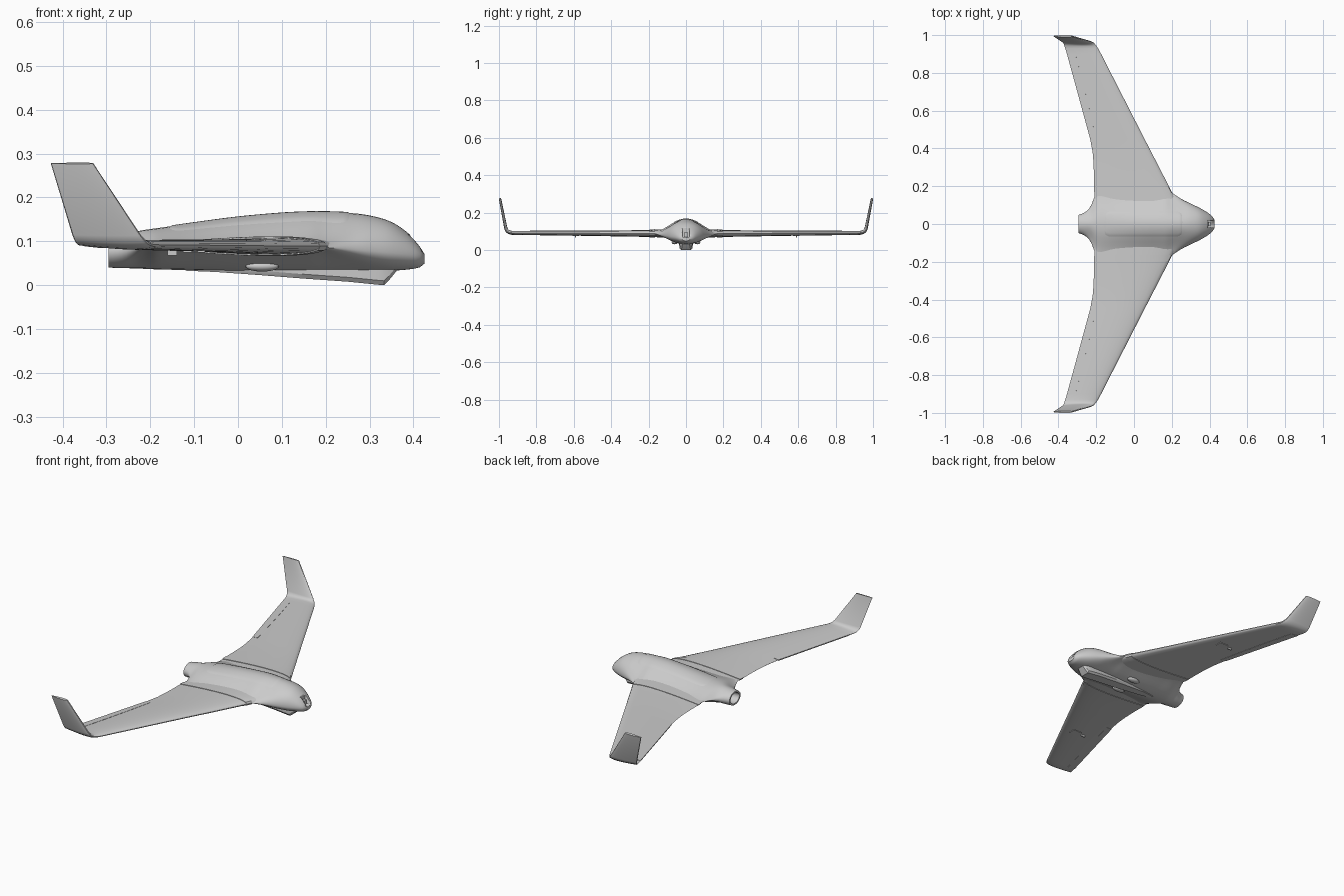
import bpy, bmesh
from math import sin, cos, pi, sqrt, radians

if "Cube" in bpy.data.objects:
    bpy.data.objects.remove(bpy.data.objects["Cube"])


def finish(name, bm, mirror=False, angle=35):
    bmesh.ops.recalc_face_normals(bm, faces=bm.faces)
    me = bpy.data.meshes.new(name)
    bm.to_mesh(me)
    bm.free()
    ob = bpy.data.objects.new(name, me)
    bpy.context.collection.objects.link(ob)
    bpy.ops.object.select_all(action='DESELECT')
    ob.select_set(True)
    bpy.context.view_layer.objects.active = ob
    bpy.ops.object.shade_smooth_by_angle(angle=radians(angle))
    if mirror:
        ob.modifiers.new("mirror", 'MIRROR').use_axis = (False, True, False)
    return ob


def loft(name, rings, mirror=False, angle=35):
    bm = bmesh.new()
    vs = [[bm.verts.new(p) for p in r] for r in rings]
    n = len(rings[0])
    for a, b in zip(vs, vs[1:]):
        for i in range(n):
            bm.faces.new((a[i], a[(i + 1) % n], b[(i + 1) % n], b[i]))
    bm.faces.new(vs[0])
    bm.faces.new(vs[-1])
    return finish(name, bm, mirror, angle)


def box(name, loc, size, mirror=False):
    bm = bmesh.new()
    bmesh.ops.create_cube(bm, size=1)
    bmesh.ops.scale(bm, vec=size, verts=bm.verts)
    bmesh.ops.translate(bm, vec=loc, verts=bm.verts)
    return finish(name, bm, mirror)


def interp(rows, t, smooth=True):
    i = 0
    while i < len(rows) - 2 and t > rows[i + 1][0]:
        i += 1
    a, b = rows[i], rows[i + 1]
    p, q = rows[max(i - 1, 0)], rows[min(i + 2, len(rows) - 1)]
    d = b[0] - a[0]
    u = (t - a[0]) / d
    out = []
    for k in range(1, len(a)):
        if not smooth:
            out.append(a[k] + (b[k] - a[k]) * u)
            continue
        m0 = (b[k] - p[k]) / (b[0] - p[0]) * d
        m1 = (q[k] - a[k]) / (q[0] - a[0]) * d
        out.append((2*u**3 - 3*u*u + 1) * a[k] + (u**3 - 2*u*u + u) * m0
                   + (3*u*u - 2*u**3) * b[k] + (u**3 - u*u) * m1)
    return out


# Fuselage stations: x, half width, bottom, middle, top, bell blend
BODY = [(-.295, .048, .041, .078, .113, 0), (-.26, .062, .040, .08, .119, .15),
        (-.23, .093, .039, .085, .124, .6), (-.207, .15, .038, .09, .128, 1),
        (-.185, .188, .037, .09, .131, 1), (-.1, .19, .035, .09, .143, 1),
        (0, .19, .032, .09, .156, 1), (.1, .19, .031, .09, .165, 1),
        (.165, .19, .031, .09, .168, .95), (.2, .166, .031, .087, .168, .8),
        (.25, .133, .031, .083, .166, .45), (.3, .108, .032, .079, .160, .15),
        (.35, .084, .034, .075, .145, 0), (.39, .060, .037, .071, .118, 0),
        (.415, .04, .042, .067, .091, 0), (.425, .024, .05, .065, .076, 0)]


def body_z(st, u, top):
    w, zb, zm, zt, b = st
    b = min(max(b, 0), 1)
    h = (1 - b) * sqrt(max(0, 1 - u * u)) + b * (.5 + .5 * cos(pi * u))
    return zm + ((zt if top else zb) - zm) * h


def body_ring(x):
    st = interp(BODY, x)
    ring = []
    for i in range(48):
        a = 2 * pi * i / 48
        ring.append((x, st[0] * cos(a), body_z(st, cos(a), sin(a) >= 0)))
    return ring


rings = [body_ring(-.295 + .72 * i / 72) for i in range(73)]
# Hollow tail for the motor mount
for x, s in ((-.295, .78), (-.25, .7)):
    rings.insert(0, [(x, p[1] * s, .077 + (p[2] - .077) * s) for p in body_ring(-.295)])
fuselage = loft("fuselage", rings)

# Camera opening in the nose
cutter = box("nose_cutter", (.416, 0, .092), (.05, .036, .044))
cutter.hide_render = True
cutter.hide_viewport = True
mod = fuselage.modifiers.new("camera_opening", 'BOOLEAN')
mod.object = cutter
mod.solver = 'EXACT'
box("nose_camera", (.397, 0, .083), (.018, .022, .022))

# Top hatch: rounded panel that follows the fuselage skin
bm = bmesh.new()
grid = []
for i in range(41):
    t = i / 40
    x = -.16 + .42 * t
    e = min(x + .16, .26 - x)
    half = .072 - (.035 - sqrt(max(0, .035**2 - (.035 - e)**2)) if e < .035 else 0)
    st = interp(BODY, x)
    row = []
    for j in range(13):
        y = half * (j / 6 - 1)
        lift = -.002 if j in (0, 12) or i in (0, 40) else .0018
        row.append(bm.verts.new((x, y, body_z(st, y / st[0], True) + lift)))
    grid.append(row)
for a, b in zip(grid, grid[1:]):
    for j in range(12):
        bm.faces.new((a[j], b[j], b[j + 1], a[j + 1]))
finish("top_hatch", bm, angle=40)

# Wing stations: y, z, leading x, trailing x, thickness, tilt
WING = [(.10, .09, .236, -.205, .042, 0), (.19, .09, .19, -.212, .036, 0),
        (.25, .09, .159, -.212, .033, 0), (.32, .09, .123, -.214, .031, 0),
        (.38, .09, .092, -.219, .029, 0), (.45, .091, .056, -.232, .027, 0),
        (.90, .093, -.174, -.355, .02, 0), (.93, .0935, -.19, -.364, .019, 5),
        (.945, .096, -.2, -.369, .018, 25), (.956, .103, -.21, -.373, .017, 55),
        (.963, .116, -.222, -.378, .015, 76), (.995, .279, -.33, -.427, .01, 76)]


def wing_ring(y, st, s0=0, extra=0, n=14):
    z, le, te, th, tilt = st
    a = radians(tilt)
    pts = []
    for i in range(2 * n):
        c = (1 + cos(pi * i / n)) / 2
        s = s0 + (1 - s0) * c
        t = 5 * (.2969 * sqrt(s) - .126*s - .3516*s*s + .2843*s**3 - .1015*s**4)
        d = (1 if i < n else -1) * (t * th + extra + .0012)
        if s0 == 0 and i == n:
            d = 0
        pts.append((le + (te - le) * s, y - d * sin(a), z + d * cos(a)))
    return pts


loft("wing_with_winglet", [wing_ring(r[0], r[1:]) for r in WING], True, 40)

# Elevons, root collars
loft("elevon", [wing_ring(y, interp(WING, y, False), .89 - .14 * (y - .46) / .44, .0012)
                for y in (.46, .6, .75, .9)], True)
loft("wing_root_collar", [wing_ring(y, interp(WING, y, False), 0, .0025)
                          for y in (.165, .18, .195)], True)

# Servo horns and covers under the wings
box("servo_cover", (-.1, .59, .0785), (.05, .035, .006), True)
box("servo_horn", (-.15, .59, .076), (.022, .006, .014), True)

# Belly pod: x, half width, bottom
pod = []
for x, w, zb in ((-.12, .012, .034), (-.05, .026, .031), (.05, .032, .024), (.15, .036, .016),
                 (.25, .037, .009), (.32, .036, .002), (.333, .034, .001),
                 (.345, .03, .013), (.362, .024, .034)):
    pod.append([(x, -w, .055), (x, -w * .97, zb + .01), (x, -w * .75, zb),
                (x, w * .75, zb), (x, w * .97, zb + .01), (x, w, .055)])
loft("belly_pod", pod, angle=30)

# Oval belly vents
bm = bmesh.new()
bmesh.ops.create_uvsphere(bm, u_segments=24, v_segments=12, radius=1)
bmesh.ops.scale(bm, vec=(.038, .017, .012), verts=bm.verts)
bmesh.ops.translate(bm, vec=(.055, .06, .044), verts=bm.verts)
finish("belly_vent", bm, True)

# Drop the whole model exactly onto the ground
for ob in bpy.data.objects:
    ob.location.z -= .001
